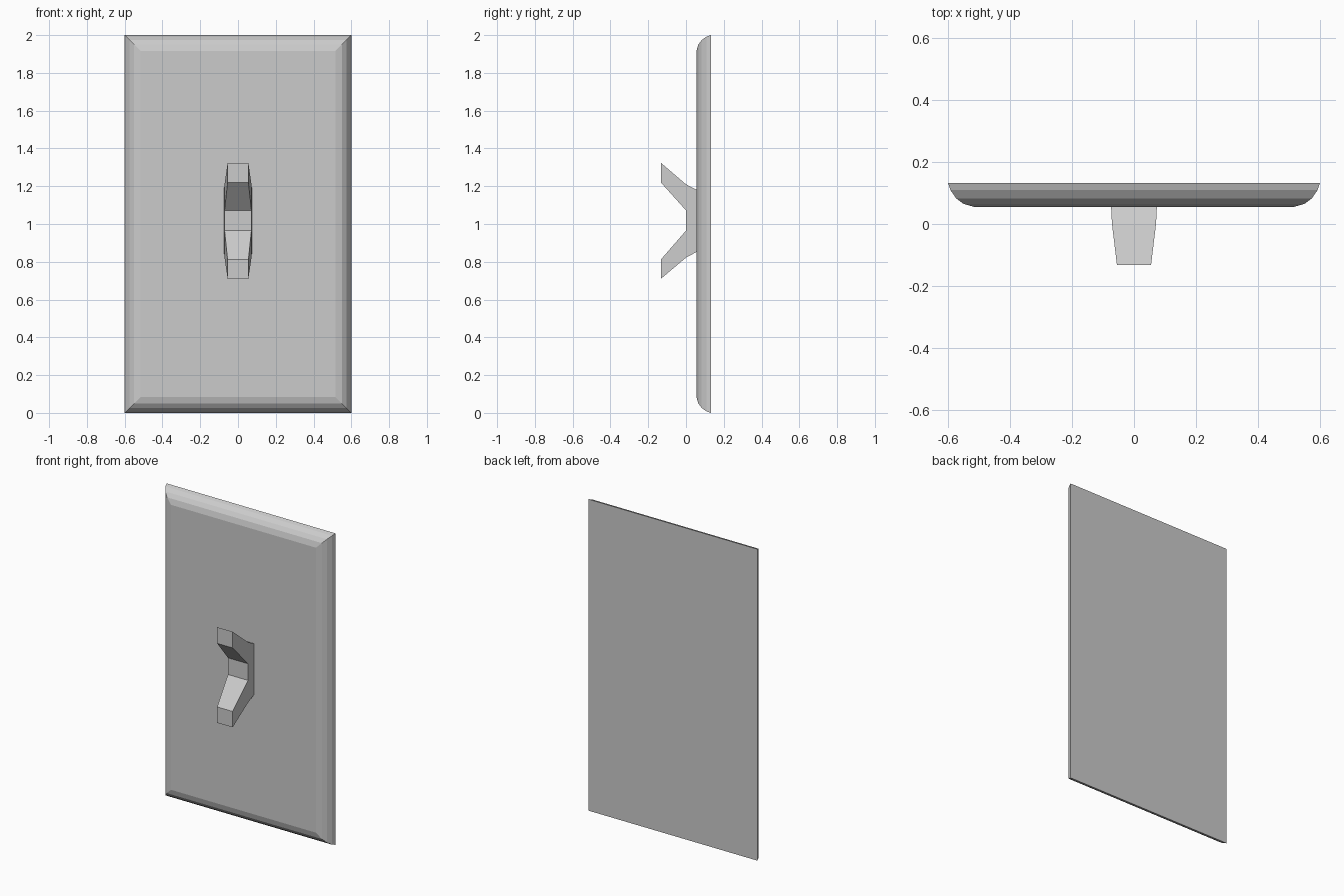
import bpy, bmesh

if "Cube" in bpy.data.objects:
    bpy.data.objects.remove(bpy.data.objects["Cube"])


def finish(name, bm):
    bmesh.ops.recalc_face_normals(bm, faces=bm.faces[:])
    mesh = bpy.data.meshes.new(name)
    bm.to_mesh(mesh)
    bm.free()
    obj = bpy.data.objects.new(name, mesh)
    bpy.context.collection.objects.link(obj)
    return obj


# Wall plate: rectangular rings stepping in along a rounded edge profile
bm = bmesh.new()
edge_profile = [(0.0, 0.133), (0.008, 0.109), (0.026, 0.083),
                (0.05, 0.065), (0.085, 0.055)]  # inset, y
rings = []
for inset, y in edge_profile:
    w, h = 0.6 - inset, 1.0 - inset
    rings.append([bm.verts.new((sx * w, y, 1 + sz * h))
                  for sx, sz in ((-1, -1), (1, -1), (1, 1), (-1, 1))])
for a, b in zip(rings, rings[1:]):
    for i in range(4):
        j = (i + 1) % 4
        bm.faces.new((a[i], a[j], b[j], b[i]))
bm.faces.new(rings[0])
bm.faces.new(rings[-1])
finish("wall_plate", bm)

# Toggle: forked side outline, narrowing towards the two tips
bm = bmesh.new()
outline = [(0.058, 1.18), (0.0, 1.21), (-0.133, 1.324), (-0.133, 1.22),
           (0.0, 1.072), (0.0, 0.965), (-0.133, 0.812), (-0.133, 0.71),
           (0.0, 0.822), (0.058, 0.853)]  # y, z
half_width = {0.058: 0.074, 0.0: 0.071, -0.133: 0.055}
left, right = [[bm.verts.new((s * half_width[y], y, z)) for y, z in outline]
               for s in (-1, 1)]
for side in (left, right):
    for ids in ((0, 1, 4, 5, 8, 9), (1, 2, 3, 4), (5, 6, 7, 8)):
        bm.faces.new([side[i] for i in ids])
for i in range(len(outline)):
    j = (i + 1) % len(outline)
    bm.faces.new((left[i], left[j], right[j], right[i]))
finish("toggle_switch", bm)
